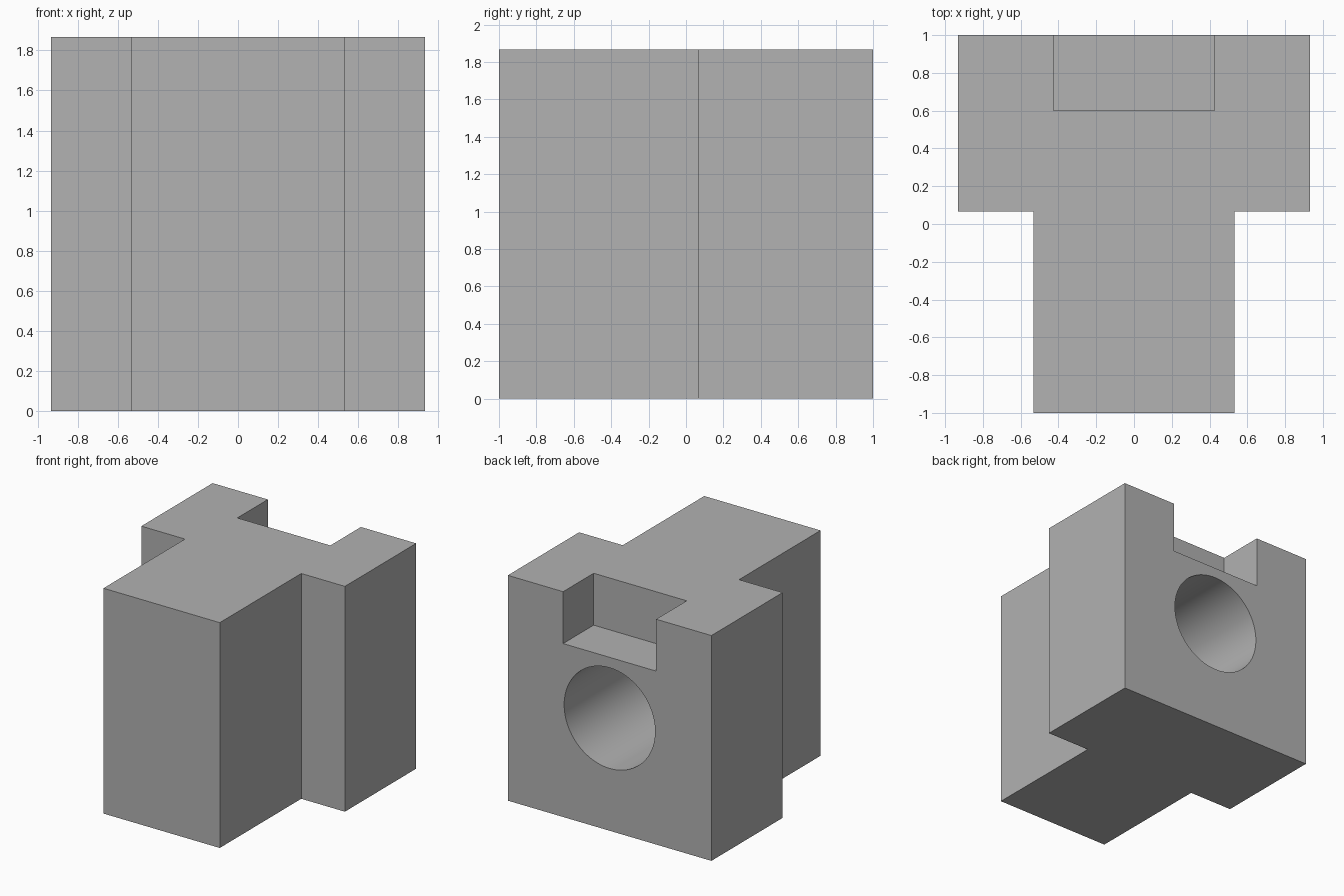
import bpy
import bmesh
from math import radians

cube = bpy.data.objects.get("Cube")
if cube:
    bpy.data.objects.remove(cube, do_unlink=True)

HEIGHT = 1.867
STEM, FLANGE = 0.533, 0.933     # half widths
STEP_Y = 0.067                  # where the stem meets the flange

# Single grey material
grey = bpy.data.materials.new("grey")
grey.use_nodes = True
colour = (0.445, 0.445, 0.445, 1)
grey.diffuse_color = colour
grey.node_tree.nodes["Principled BSDF"].inputs["Base Color"].default_value = colour


def make_object(name, bm):
    bmesh.ops.recalc_face_normals(bm, faces=bm.faces)
    mesh = bpy.data.meshes.new(name)
    bm.to_mesh(mesh)
    bm.free()
    mesh.materials.append(grey)
    obj = bpy.data.objects.new(name, mesh)
    bpy.context.collection.objects.link(obj)
    return obj


# T-shaped block: mirrored half profile, extruded upwards
half = [(STEM, -1), (STEM, STEP_Y), (FLANGE, STEP_Y), (FLANGE, 1)]
profile = half + [(-x, y) for x, y in reversed(half)]
bm = bmesh.new()
base = bm.faces.new([bm.verts.new((x, y, 0)) for x, y in profile])
top = bmesh.ops.extrude_face_region(bm, geom=[base])["geom"]
bmesh.ops.translate(bm, vec=(0, 0, HEIGHT),
                    verts=[v for v in top if isinstance(v, bmesh.types.BMVert)])
block = make_object("t_block", bm)

# Notch in the top rear edge
bm = bmesh.new()
bmesh.ops.create_cube(bm, size=1)
bmesh.ops.scale(bm, vec=(0.853, 0.8, 0.86), verts=bm.verts)
bmesh.ops.translate(bm, vec=(0, 1, HEIGHT), verts=bm.verts)
notch = make_object("notch_cutter", bm)

# Round blind bore in the back face
DEPTH = 1.33
bm = bmesh.new()
bmesh.ops.create_cone(bm, cap_ends=True, segments=96, radius1=0.417,
                      radius2=0.417, depth=2 * DEPTH)
bore = make_object("bore_cutter", bm)
bore.rotation_euler.x = radians(90)
bore.location = (0, 1, HEIGHT / 2)

bpy.ops.object.select_all(action="DESELECT")
bpy.context.view_layer.objects.active = block
block.select_set(True)
for cutter in (notch, bore):
    cutter.hide_render = True
    mod = block.modifiers.new(cutter.name, "BOOLEAN")
    mod.operation = "DIFFERENCE"
    mod.solver = "EXACT"
    mod.object = cutter
    bpy.context.view_layer.update()
    bpy.ops.object.modifier_apply(modifier=mod.name)
    bpy.data.objects.remove(cutter, do_unlink=True)

bpy.ops.object.shade_smooth_by_angle(angle=radians(30))
